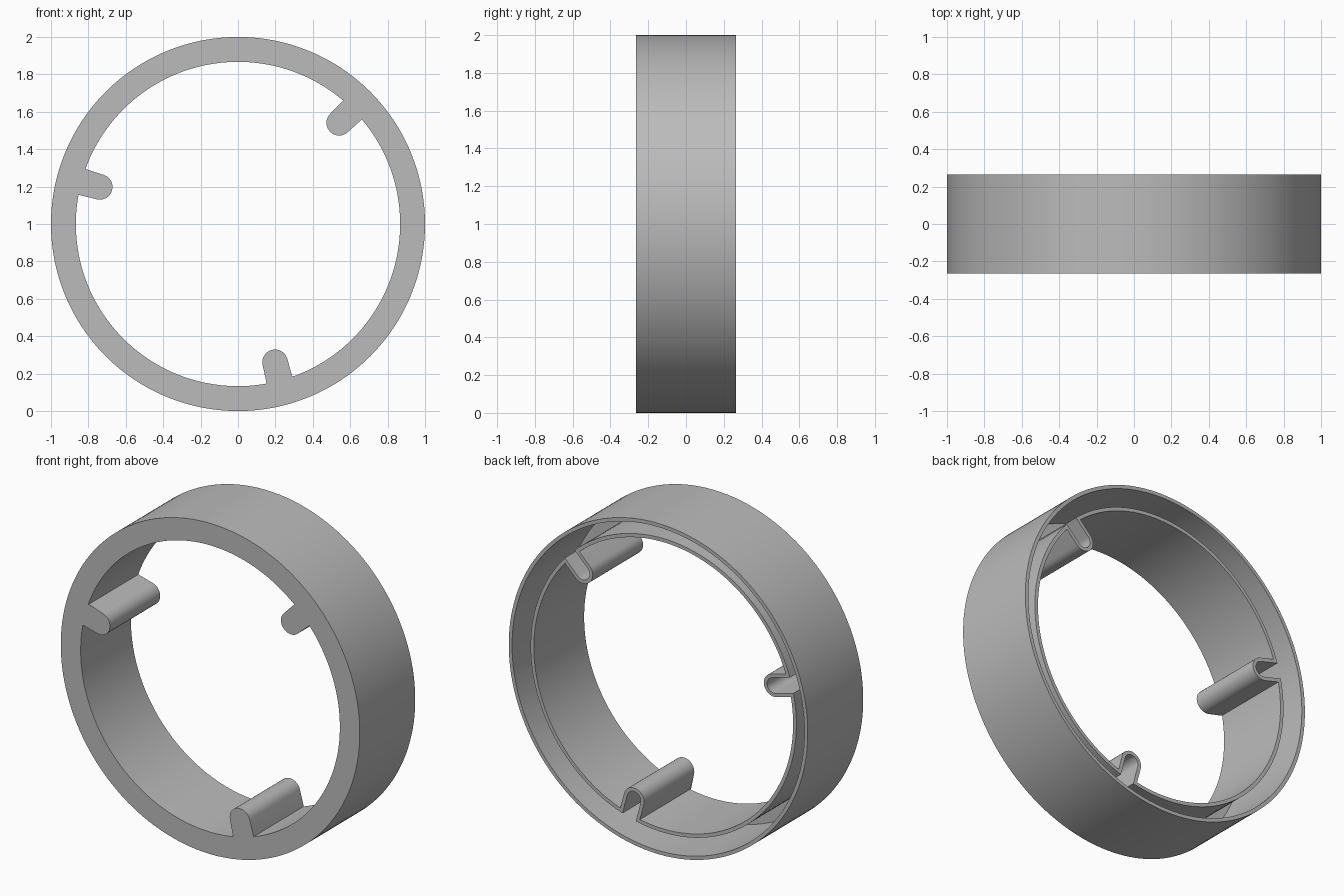
import bpy
import bmesh
from math import pi, sin, cos, asin, sqrt, radians

cube = bpy.data.objects.get("Cube")
if cube:
    bpy.data.objects.remove(cube, do_unlink=True)

TAB_ANGLES = [radians(a) for a in (45, 165, 285)]
TIP_CENTRE = 0.765     # distance of each tab's round end from the axis
ARC_STEPS = 16         # steps around a tab's round end
SPAN_STEPS = 48        # steps along the ring between two tabs
WALL = 0.022
HALF_DEPTH = 0.265


def circle_outline(radius):
    """Plain circle whose points pair up with those of a tabbed outline."""
    half, pts = 0.08, []
    for a in TAB_ANGLES:
        n = ARC_STEPS + 2
        angles = [a - half + 2 * half * i / n for i in range(n + 1)]
        gap = 2 * pi / 3 - 2 * half
        angles += [a + half + gap * i / SPAN_STEPS for i in range(1, SPAN_STEPS)]
        pts += [(radius * cos(t), radius * sin(t)) for t in angles]
    return pts


def tabbed_outline(radius, w):
    """Circle with three round-ended tabs of half width w pointing inward."""
    pts = []
    foot = sqrt(radius ** 2 - w ** 2)
    half = asin(w / radius)
    for a in TAB_ANGLES:
        local = [(foot, -w)]
        for i in range(ARC_STEPS + 1):
            t = pi * i / ARC_STEPS
            local.append((TIP_CENTRE - w * sin(t), -w * cos(t)))
        local.append((foot, w))
        pts += [(r * cos(a) - s * sin(a), r * sin(a) + s * cos(a)) for r, s in local]
        gap = 2 * pi / 3 - 2 * half
        for i in range(1, SPAN_STEPS):
            t = a + half + gap * i / SPAN_STEPS
            pts.append((radius * cos(t), radius * sin(t)))
    return pts


# Outlines: outer wall (two sides) and the tabbed inner wall (two sides)
outer = circle_outline(1.0)
outer_inside = circle_outline(1.0 - WALL)
inner = tabbed_outline(0.867, 0.068)
inner_outside = tabbed_outline(0.867 + WALL, 0.068 - WALL)

# Walk round the channel section: outer wall, floor, lower inner wall, front
front, back = -HALF_DEPTH, HALF_DEPTH
floor, inner_rim = front + 0.03, back - 0.05
section = [(outer, front), (outer, back), (outer_inside, back),
           (outer_inside, floor), (inner_outside, floor),
           (inner_outside, inner_rim), (inner, inner_rim), (inner, front)]

bm = bmesh.new()
loops = [[bm.verts.new((x, y, z + 1)) for x, z in pts] for pts, y in section]
for k, a in enumerate(loops):
    b = loops[(k + 1) % len(loops)]
    for i in range(len(a)):
        j = (i + 1) % len(a)
        bm.faces.new((a[i], a[j], b[j], b[i]))
bmesh.ops.recalc_face_normals(bm, faces=bm.faces)
mesh = bpy.data.meshes.new("channel_ring")
bm.to_mesh(mesh)
bm.free()

# Plain grey material
grey = bpy.data.materials.new("light_grey")
grey.use_nodes = True
colour = (0.5, 0.5, 0.5, 1)
grey.diffuse_color = colour
grey.node_tree.nodes["Principled BSDF"].inputs["Base Color"].default_value = colour
mesh.materials.append(grey)

ring = bpy.data.objects.new("channel_ring", mesh)
bpy.context.collection.objects.link(ring)
bpy.context.view_layer.objects.active = ring
ring.select_set(True)
bpy.ops.object.shade_smooth_by_angle(angle=radians(30))
